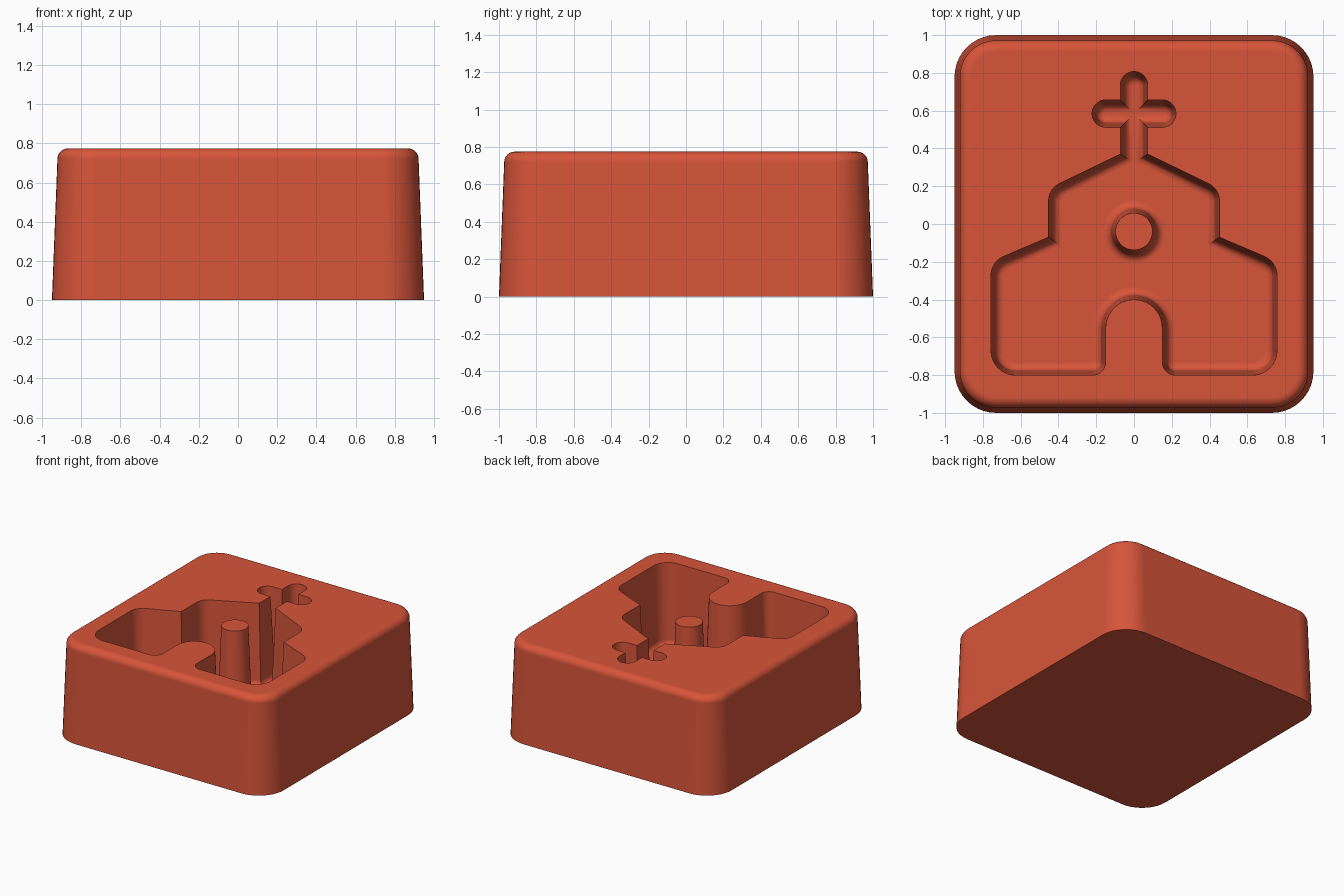
import bpy
import bmesh
from math import sin, cos, pi, tan
from mathutils import Vector

cube = bpy.data.objects.get("Cube")
if cube:
    bpy.data.objects.remove(cube, do_unlink=True)

TOP, FLOOR = 0.775, 0.13


def rounded_outline(corners, inset, steps=10):
    """Counter-clockwise (x, y, radius) corners, moved inward and filleted."""
    points = []
    for i, (x, y, radius) in enumerate(corners):
        here = Vector((x, y))
        before = Vector(corners[i - 1][:2])
        after = Vector(corners[(i + 1) % len(corners)][:2])
        u, v = (here - before).normalized(), (after - here).normalized()
        nu, nv = Vector((-u.y, u.x)), Vector((-v.y, v.x))
        corner = here + (nu + nv) * (inset / (1 + nu.dot(nv)))
        turn = nu.angle_signed(nv) * -1
        if radius == 0:
            points.append(corner)
            continue
        side = 1 if turn > 0 else -1
        r = max(radius - side * inset, 0.002)
        centre = corner - u * r * tan(abs(turn) / 2) + nu * side * r
        for k in range(steps + 1):
            a = turn * k / steps
            n = Vector((nu.x * cos(a) - nu.y * sin(a), nu.x * sin(a) + nu.y * cos(a)))
            points.append(centre - n * side * r)
    return points


def circle(radius, y, count=48):
    return [Vector((radius * cos(2 * pi * k / count), y + radius * sin(2 * pi * k / count)))
            for k in range(count)]


def loft(bm, rings):
    """Joins (outline, height) rings with quads and returns the vertex rings."""
    loops = [[bm.verts.new((p.x, p.y, z)) for p in outline] for outline, z in rings]
    for low, high in zip(loops, loops[1:]):
        for i in range(len(low)):
            bm.faces.new((low[i - 1], low[i], high[i], high[i - 1]))
    return loops


# Block corners and the right half of the chapel outline
block = [(-0.95, -1, 0.22), (0.95, -1, 0.22), (0.95, 1, 0.22), (-0.95, 1, 0.22)]
half = [
    (0.15, -0.40, 0.15), (0.15, -0.80, 0.07),      # doorway
    (0.757, -0.80, 0.13), (0.757, -0.20, 0.11),    # side wing
    (0.452, -0.07, 0), (0.452, 0.186, 0.10),       # nave wall and shoulder
    (0.0725, 0.37, 0), (0.0725, 0.512, 0),         # gable and stem
    (0.222, 0.512, 0.0725), (0.222, 0.657, 0.0725),
    (0.0725, 0.657, 0), (0.0725, 0.807, 0.0725),   # cross
]
chapel = half + [(-x, y, r) for x, y, r in reversed(half)]

bm = bmesh.new()

# Tapered outer walls with a rounded top edge
draft, fillet = 0.028, 0.055
levels = [(0, 0)] + [(draft + fillet * (1 - cos(a)), TOP - fillet + fillet * sin(a))
                     for a in [pi / 2 * k / 8 for k in range(9)]]
outer = loft(bm, [(rounded_outline(block, d), z) for d, z in levels])
bm.faces.new(outer[0])

# Tapered cavity walls with a rounded floor edge, and the matching post
draft, fillet = 0.023, 0.045
levels = [(0, TOP)] + [(draft + fillet * (1 - cos(a)), FLOOR + fillet * (1 - sin(a)))
                       for a in [pi / 2 * k / 8 for k in range(9)]]
loft(bm, [(rounded_outline(chapel, d), z) for d, z in levels])
post = loft(bm, [(circle(0.098 + d, -0.04), z) for d, z in levels])
bm.faces.new(post[0])
bmesh.ops.remove_doubles(bm, verts=bm.verts[:], dist=0.00005)

# Top surface around the cavity, and the cavity floor around the post
for z in (TOP, FLOOR):
    rim = [e for e in bm.edges if len(e.link_faces) == 1
           and all(abs(v.co.z - z) < 0.0001 for v in e.verts)]
    bmesh.ops.triangle_fill(bm, edges=rim, use_beauty=True, normal=(0, 0, 1))
bmesh.ops.recalc_face_normals(bm, faces=bm.faces[:])

mesh = bpy.data.meshes.new("chapel_mold")
bm.to_mesh(mesh)
bm.free()
mold = bpy.data.objects.new("chapel_mold", mesh)
bpy.context.collection.objects.link(mold)

# Single terracotta red colour
colour = (0.68, 0.09, 0.042, 1)
red = bpy.data.materials.new("terracotta_red")
red.use_nodes = True
red.diffuse_color = colour
shader = next(n for n in red.node_tree.nodes if n.type == "BSDF_PRINCIPLED")
shader.inputs["Base Color"].default_value = colour
mesh.materials.append(red)

# Smooth walls, crisp rim
bpy.ops.object.select_all(action="DESELECT")
mold.select_set(True)
bpy.context.view_layer.objects.active = mold
bpy.ops.object.shade_smooth_by_angle(angle=pi / 6)
weighted = mold.modifiers.new("even_shading", "WEIGHTED_NORMAL")
weighted.keep_sharp = True
